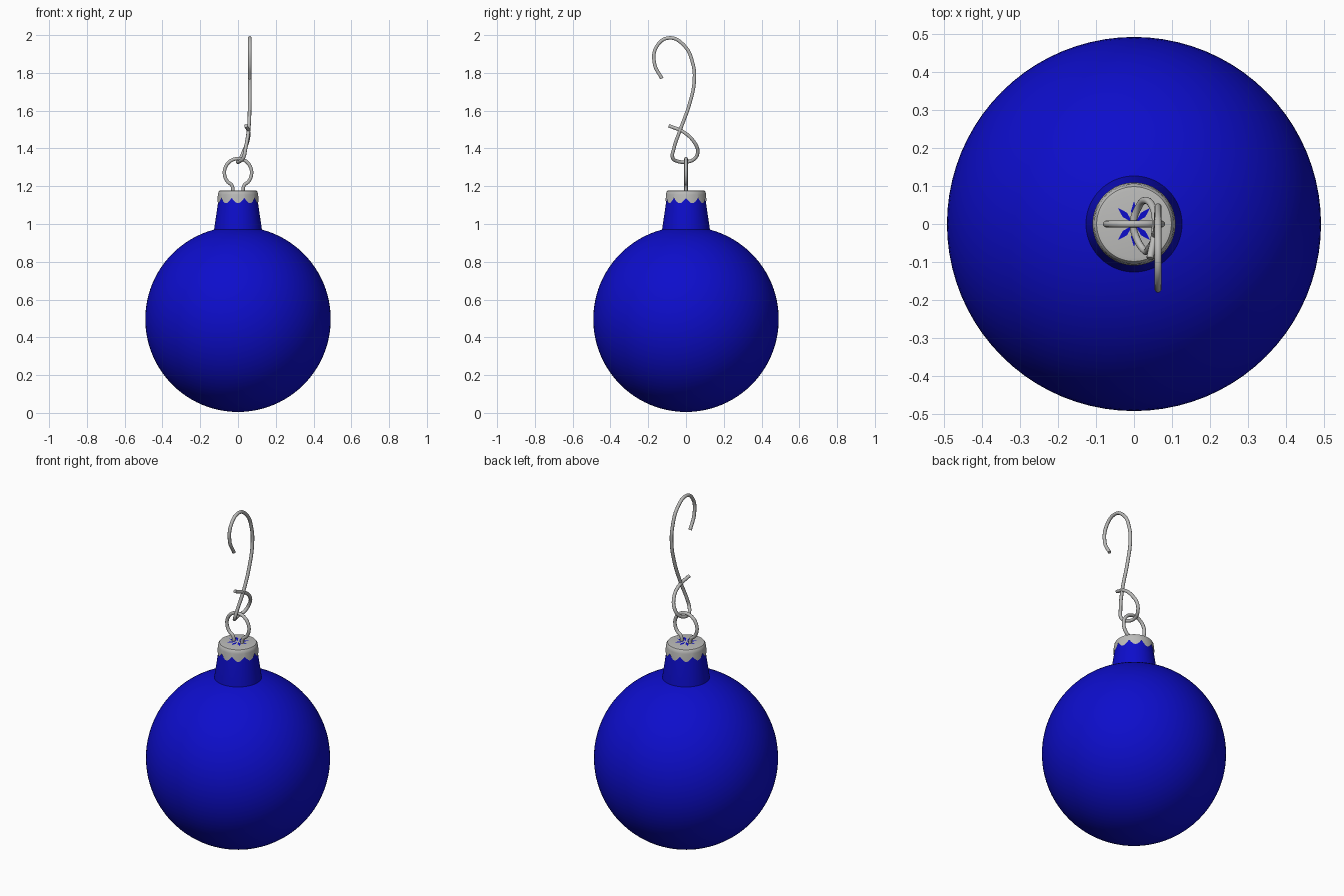
import bpy, bmesh, math
from mathutils import Vector

cube = bpy.data.objects.get("Cube")
if cube:
    bpy.data.objects.remove(cube)


def material(name, rgb):
    m = bpy.data.materials.new(name)
    m.use_nodes = True
    m.diffuse_color = (*rgb, 1)
    m.node_tree.nodes["Principled BSDF"].inputs["Base Color"].default_value = (*rgb, 1)
    return m


BLUE = material("glossy blue", (0.004, 0.004, 0.6))
SILVER = material("silver metal", (0.5, 0.5, 0.49))


def finish(name, bm, mat, angle=40):
    bmesh.ops.recalc_face_normals(bm, faces=bm.faces)
    mesh = bpy.data.meshes.new(name)
    bm.to_mesh(mesh)
    bm.free()
    mesh.materials.append(mat)
    ob = bpy.data.objects.new(name, mesh)
    bpy.context.collection.objects.link(ob)
    bpy.ops.object.select_all(action="DESELECT")
    ob.select_set(True)
    bpy.context.view_layer.objects.active = ob
    bpy.ops.object.shade_smooth_by_angle(angle=math.radians(angle))
    return ob


def lathe(name, profile, mat, segments=80, lobes=0, depth=0.0):
    """Spin (radius, z) points; the first ring may be scalloped."""
    bm = bmesh.new()
    rings = []
    for i, (r, z) in enumerate(profile):
        ring = []
        for s in range(segments):
            a = math.tau * s / segments
            drop = depth * abs(math.sin(a * lobes / 2)) if i == 0 else 0
            ring.append(bm.verts.new((r * math.cos(a), r * math.sin(a), z - drop)))
        rings.append(ring)
    for lo, hi in zip(rings, rings[1:]):
        for s in range(segments):
            t = (s + 1) % segments
            bm.faces.new((lo[s], lo[t], hi[t], hi[s]))
    bm.faces.new(rings[-1])
    return finish(name, bm, mat)


def wire(name, points, radius=0.0095):
    """Round wire through the points, turned into a mesh."""
    curve = bpy.data.curves.new(name, "CURVE")
    curve.dimensions = "3D"
    curve.bevel_depth = radius
    curve.bevel_resolution = 3
    curve.resolution_u = 8
    curve.use_fill_caps = True
    spline = curve.splines.new("BEZIER")
    spline.bezier_points.add(len(points) - 1)
    for bp, p in zip(spline.bezier_points, points):
        bp.co = p
        bp.handle_left_type = bp.handle_right_type = "AUTO"
    temp = bpy.data.objects.new(name + " path", curve)
    bpy.context.collection.objects.link(temp)
    bpy.context.view_layer.update()
    bm = bmesh.new()
    mesh = bpy.data.meshes.new_from_object(temp.evaluated_get(bpy.context.evaluated_depsgraph_get()))
    bm.from_mesh(mesh)
    bpy.data.objects.remove(temp)
    bpy.data.meshes.remove(mesh)
    finish(name, bm, SILVER, 60)


# Glass ball
bm = bmesh.new()
bmesh.ops.create_uvsphere(bm, u_segments=80, v_segments=48, radius=0.491)
bmesh.ops.translate(bm, verts=bm.verts, vec=(0, 0, 0.496))
finish("ball", bm, BLUE)

# Tapered neck
lathe("neck", [(0.127, 0.95), (0.126, 0.975), (0.098, 1.165)], BLUE)

# Metal cap with a scalloped skirt
lathe("cap", [(0.109, 1.138), (0.106, 1.155), (0.104, 1.168), (0.098, 1.176), (0.088, 1.178)],
      SILVER, 120, lobes=10, depth=0.028)

# Star of narrow leaf-shaped openings on the cap
bm = bmesh.new()
for k in range(8):
    a = math.tau * k / 8
    out = Vector((math.cos(a), math.sin(a), 0))
    side = Vector((-out.y, out.x, 0))
    leaf = [(0.006, 0), (0.034, -0.008), (0.060, 0), (0.034, 0.008)]
    bm.faces.new([bm.verts.new(out * r + side * w + Vector((0, 0, 1.180))) for r, w in leaf])
finish("cap_star", bm, BLUE)

# Wire ring rising out of the cap
arc = [math.radians(-62 + 304 * i / 16) for i in range(17)]
loop = [(0.072 * math.cos(a), 0, 1.272 + 0.074 * math.sin(a)) for a in arc]
wire("hanging_ring", [(0.025, 0, 1.165)] + loop + [(-0.025, 0, 1.165)])

# Hook: open crook, long shank, then a loop through the ring
wire("hook", [
    (0.063, -0.128, 1.77), (0.063, -0.167, 1.85), (0.063, -0.155, 1.94),
    (0.063, -0.09, 1.985), (0.063, -0.01, 1.945), (0.063, 0.036, 1.85),
    (0.063, 0.044, 1.76), (0.062, 0.02, 1.64), (0.056, -0.03, 1.5),
    (0.040, -0.064, 1.40), (0.028, -0.070, 1.35), (0.01, -0.045, 1.332),
    (-0.002, 0, 1.329), (0.012, 0.045, 1.345), (0.03, 0.062, 1.385),
    (0.05, 0.042, 1.435), (0.056, -0.01, 1.485), (0.042, -0.09, 1.52)])
